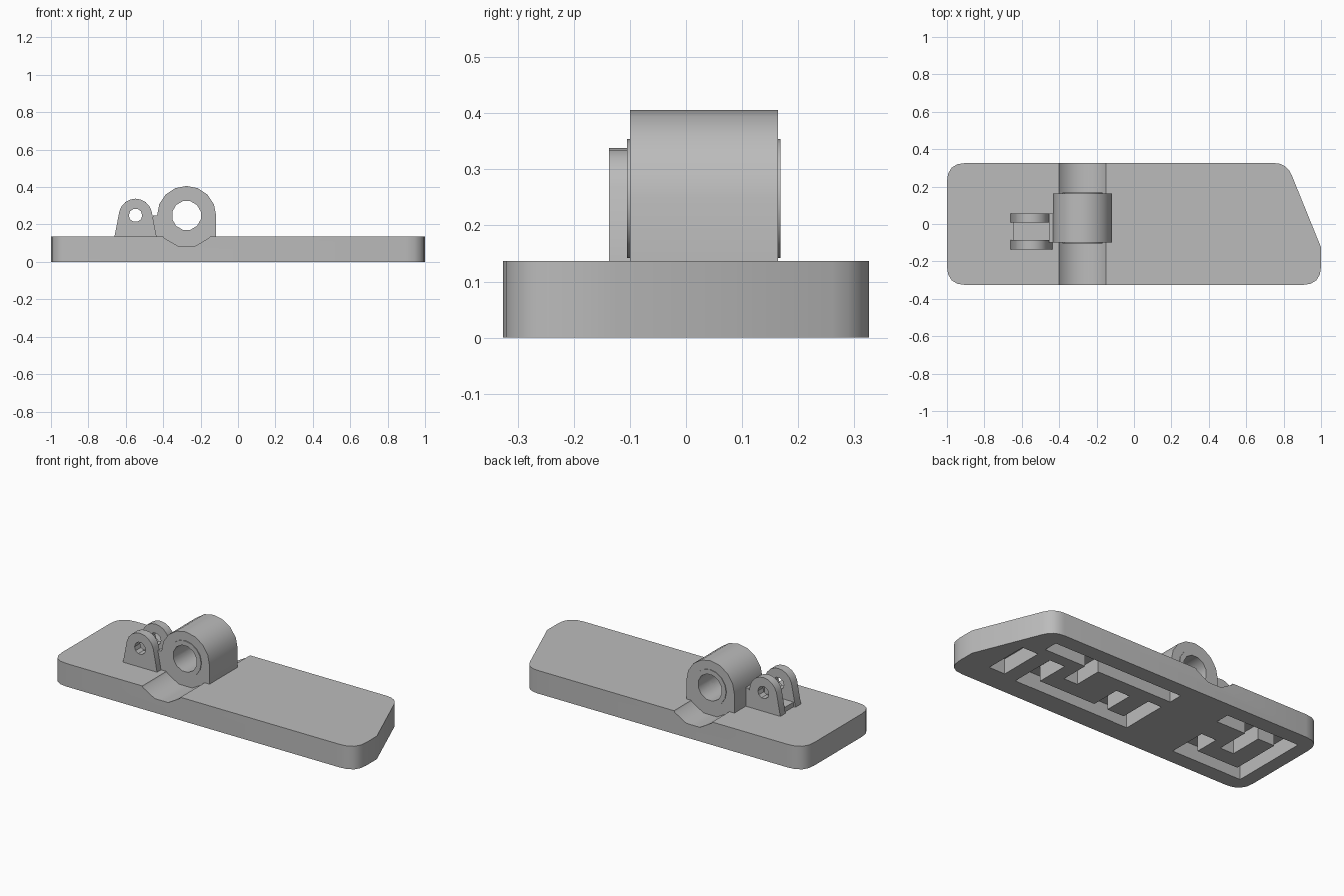
import bpy, bmesh, math

cube = bpy.data.objects.get("Cube")
if cube:
    bpy.data.objects.remove(cube, do_unlink=True)

grey = bpy.data.materials.new("plain_grey")
grey.use_nodes = True
GREY = (0.5, 0.5, 0.5, 1)
grey.diffuse_color = GREY
grey.node_tree.nodes["Principled BSDF"].inputs["Base Color"].default_value = GREY


def prism(name, pts, lo, hi, axis="Z"):
    """Extrude a 2D outline along z (points x, y) or along y (points x, z)."""
    bm = bmesh.new()
    place = (lambda p, h: (p[0], p[1], h)) if axis == "Z" else (lambda p, h: (p[0], h, p[1]))
    face = bm.faces.new([bm.verts.new(place(p, lo)) for p in pts])
    res = bmesh.ops.extrude_face_region(bm, geom=[face])
    shift = (0, 0, hi - lo) if axis == "Z" else (0, hi - lo, 0)
    bmesh.ops.translate(bm, vec=shift, verts=[v for v in res["geom"] if isinstance(v, bmesh.types.BMVert)])
    bmesh.ops.recalc_face_normals(bm, faces=bm.faces)
    me = bpy.data.meshes.new(name)
    bm.to_mesh(me)
    bm.free()
    me.materials.append(grey)
    ob = bpy.data.objects.new(name, me)
    bpy.context.collection.objects.link(ob)
    return ob


def box(name, x0, x1, y0, y1, z0, z1):
    return prism(name, [(x0, y0), (x1, y0), (x1, y1), (x0, y1)], z0, z1)


def ring(cx, cz, r, n, a0=0.0, sweep=2 * math.pi):
    steps = n if sweep > 6 else n - 1
    return [(cx + r * math.cos(a0 + sweep * i / steps), cz + r * math.sin(a0 + sweep * i / steps)) for i in range(n)]


def rounded(pts, radii, n=5):
    """Replace each outline corner by a small curve of the given reach."""
    out = []
    for i, (p, r) in enumerate(zip(pts, radii)):
        if not r:
            out.append(p)
            continue
        ends = []
        for q in (pts[i - 1], pts[(i + 1) % len(pts)]):
            d = math.dist(p, q)
            ends.append((p[0] + (q[0] - p[0]) * r / d, p[1] + (q[1] - p[1]) * r / d))
        for k in range(n):
            t = k / (n - 1)
            out.append(tuple((1 - t) ** 2 * ends[0][j] + 2 * t * (1 - t) * p[j] + t * t * ends[1][j] for j in (0, 1)))
    return out


def cut(ob, cutter):
    bpy.context.view_layer.objects.active = ob
    mod = ob.modifiers.new("cut", "BOOLEAN")
    mod.operation = "DIFFERENCE"
    mod.solver = "EXACT"
    mod.object = cutter
    bpy.ops.object.modifier_apply(modifier=mod.name)
    bpy.data.objects.remove(cutter, do_unlink=True)


def smooth(ob):
    bpy.ops.object.select_all(action="DESELECT")
    ob.select_set(True)
    bpy.context.view_layer.objects.active = ob
    bpy.ops.object.shade_smooth_by_angle(angle=math.radians(32))


# Base plate with rounded corners and one slanted end
TOP = 0.137
W = 0.326
plate = prism("base_plate", rounded(
    [(-1, -W), (1, -W), (1, -0.125), (0.817, W), (-1, W)],
    [0.1, 0.1, 0, 0.07, 0.1]), 0, TOP)

# Channel across the plate for the barrel
BX, BZ = -0.275, 0.248
cut(plate, prism("channel_cutter", ring(BX, BZ, 0.17, 12, math.pi / 12), -0.5, 0.5, "Y"))

# Meandering pockets in the underside: x and y limits
pockets = [
    (0.73, 0.835, -0.18, 0.09),
    (-0.12, 0.64, -0.2, -0.12), (0.54, 0.641, -0.201, 0.08),
    (-0.121, 0.73, 0.15, 0.235), (0.37, 0.46, -0.02, 0.234),
    (0.08, 0.17, -0.199, 0.06), (-0.119, -0.03, -0.202, 0.08),
    (-0.92, -0.83, -0.235, 0.236), (-0.919, -0.46, -0.234, -0.15),
    (-0.56, -0.461, -0.233, 0.0), (-0.918, -0.44, 0.15, 0.235),
    (-0.72, -0.63, -0.05, 0.234)]
for x0, x1, y0, y1 in pockets:
    cut(plate, box("pocket_cutter", x0, x1, y0, y1, -0.1, 0.09))
smooth(plate)

# Barrel with straight flanks running into the plate
arch = ring(BX, BZ, 0.158, 9, 0, math.pi)
barrel = prism("hinge_barrel", arch + [(BX - 0.158, TOP - 0.005), (BX - 0.1, 0.07),
                                       (BX + 0.1, 0.07), (BX + 0.158, TOP - 0.005)], -0.1, 0.164, "Y")
collar = prism("barrel_collar", ring(BX, BZ, 0.106, 16), -0.105, 0.168, "Y")
for part in (barrel, collar):
    cut(part, prism("bore_cutter", ring(BX, BZ, 0.079, 12, math.pi / 12), -0.5, 0.5, "Y"))
    smooth(part)

# Pair of pierced ears beside the barrel
CX = -0.548
ear_outline = [(CX - 0.112, 0.12), (CX - 0.112, TOP)] + ring(CX, 0.249, 0.089, 9, math.radians(165), math.radians(-150)) + [
    (CX + 0.112, TOP), (CX + 0.112, 0.12)]
for name, y0, y1 in (("front_ear", -0.137, -0.085), ("back_ear", 0.008, 0.057)):
    ear = prism(name, ear_outline, y0, y1, "Y")
    cut(ear, prism("pin_hole_cutter", ring(CX, 0.249, 0.036, 10), -0.5, 0.5, "Y"))
    smooth(ear)

# Low web between the ears and bridge to the barrel
box("ear_web", CX - 0.1, CX + 0.1, -0.09, 0.01, 0.12, 0.165)
box("barrel_bridge", -0.455, -0.42, -0.1, 0.057, 0.12, 0.248)
